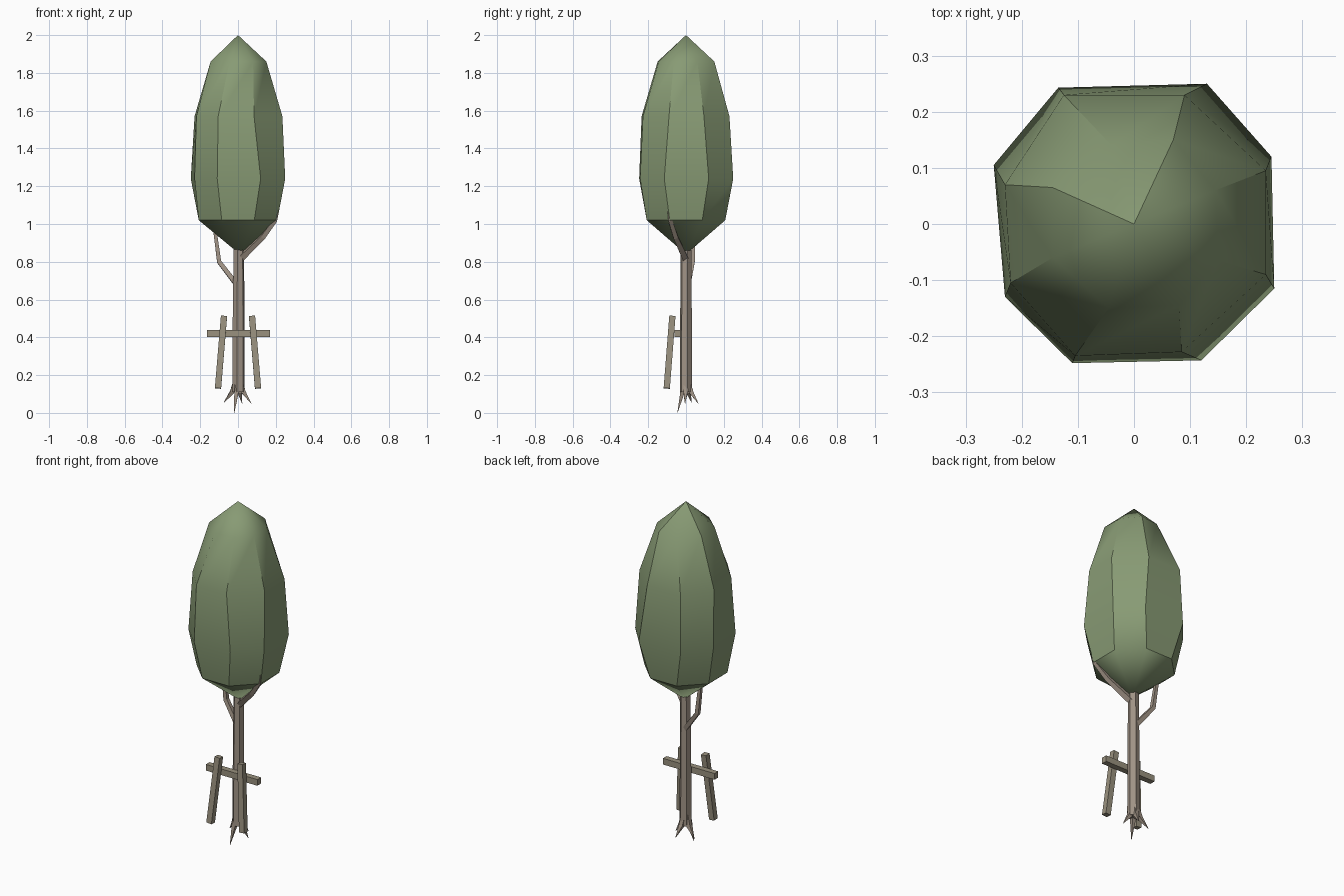
import bpy, bmesh, math
from mathutils import Vector

if "Cube" in bpy.data.objects:
    bpy.data.objects.remove(bpy.data.objects["Cube"])


def mat(name, rgb):
    m = bpy.data.materials.new(name)
    m.diffuse_color = (*rgb, 1)
    m.use_nodes = True
    m.node_tree.nodes["Principled BSDF"].inputs["Base Color"].default_value = m.diffuse_color
    return m


LEAF = mat("leaf green", (0.245, 0.325, 0.175))
BARK = mat("bark brown", (0.35, 0.29, 0.235))
WOOD = mat("stake wood", (0.32, 0.283, 0.21))


def finish(name, bm, material, smooth=None):
    bmesh.ops.recalc_face_normals(bm, faces=bm.faces)
    me = bpy.data.meshes.new(name)
    bm.to_mesh(me)
    bm.free()
    me.materials.append(material)
    ob = bpy.data.objects.new(name, me)
    bpy.context.collection.objects.link(ob)
    if smooth:
        bpy.ops.object.select_all(action='DESELECT')
        ob.select_set(True)
        bpy.context.view_layer.objects.active = ob
        bpy.ops.object.shade_smooth_by_angle(angle=math.radians(smooth))
    return ob


def bridge(bm, a, b):
    n = len(a)
    for i in range(n):
        bm.faces.new((a[i], a[(i + 1) % n], b[(i + 1) % n], b[i]))


def limb(name, path, radii, sides, material, turn=0.0, squash=1.0):
    """Tapered tube along a path, capped at both ends."""
    bm = bmesh.new()
    pts = [Vector(p) for p in path]
    rings = []
    for i, (p, r) in enumerate(zip(pts, radii)):
        d = (pts[min(i + 1, len(pts) - 1)] - pts[max(i - 1, 0)]).normalized()
        u = (Vector((1, 0, 0)) - d * d.x).normalized()
        v = d.cross(u)
        angs = [turn + math.tau * k / sides for k in range(sides)]
        rings.append([bm.verts.new(p + u * r * math.cos(a) + v * r * squash * math.sin(a))
                      for a in angs])
    for a, b in zip(rings, rings[1:]):
        bridge(bm, a, b)
    bm.faces.new(rings[0])
    bm.faces.new(rings[-1])
    return finish(name, bm, material)


# Canopy: irregular eight-sided rings closed to a point at both ends
octagon = [(0.225 * math.cos(math.radians(22.5 + 45 * k)),
            0.225 * math.sin(math.radians(22.5 + 45 * k))) for k in range(8)]
rings = [
    (1.02, octagon),
    (1.24, [(.245, .12), (.13, .25), (-.135, .243), (-.25, .105),
            (-.23, -.13), (-.11, -.248), (.12, -.243), (.25, -.115)]),
    (1.57, [(.235, .095), (.09, .23), (-.125, .23), (-.23, .07),
            (-.22, -.105), (-.105, -.235), (.085, -.228), (.235, -.09)]),
    (1.86, [(.145, .06), (.07, .15), (-.04, .14), (-.145, .065),
            (-.145, -.06), (-.045, -.15), (.08, -.145), (.15, -.065)]),
]
bm = bmesh.new()
loops = [[bm.verts.new((x, y, z)) for x, y in pts] for z, pts in rings]
for a, b in zip(loops, loops[1:]):
    bridge(bm, a, b)
for loop, tip in ((loops[0], (0.01, 0, 0.84)), (loops[-1], (0, 0, 2))):
    t = bm.verts.new(tip)
    for i in range(8):
        bm.faces.new((loop[i], loop[(i + 1) % 8], t))
finish("canopy", bm, LEAF, 35)

# Trunk
limb("trunk", [(0.003, 0, 0.11), (0.003, 0, 0.5), (0.005, 0, 0.95)],
     [0.034, 0.032, 0.028], 6, BARK, math.radians(15))

# Roots: thin spikes spreading from the trunk base
tips = [(-0.075, 0.03, 0.055), (-0.02, -0.045, 0.0),
        (0.022, 0.065, 0.05), (0.07, -0.005, 0.05)]
for i, (x, y, z) in enumerate(tips):
    limb(f"root_{i + 1}", [(x * .15, y * .15, 0.17), (x * .42, y * .42, 0.11), (x, y, z)],
         [0.018, 0.016, 0.001], 4, BARK, math.radians(45))

# Branches reaching into the canopy
limb("left_branch", [(0, 0.01, 0.67), (-0.1, 0.035, 0.8), (-0.12, 0.04, 0.95), (-0.11, 0.04, 1.08)],
     [0.018, 0.016, 0.013, 0.008], 4, BARK, math.radians(45))
limb("right_branch", [(0.005, 0, 0.81), (0.13, -0.055, 0.93), (0.197, -0.083, 1.02), (0.215, -0.1, 1.13)],
     [0.022, 0.018, 0.015, 0.006], 4, BARK, math.radians(45))

# Support stakes, mirrored, and the crossbar behind them
half = 0.0165 * math.sqrt(2)
for side, label in ((-1, "left"), (1, "right")):
    limb(f"{label}_stake", [(side * 0.106, -0.102, 0.13), (side * 0.074, -0.072, 0.513)],
         [half, half], 4, WOOD, math.radians(45))
bm = bmesh.new()
bmesh.ops.create_cube(bm, size=1)
bmesh.ops.scale(bm, vec=(0.334, 0.034, 0.036), verts=bm.verts)
bmesh.ops.translate(bm, vec=(0.002, -0.045, 0.421), verts=bm.verts)
finish("crossbar", bm, WOOD)
